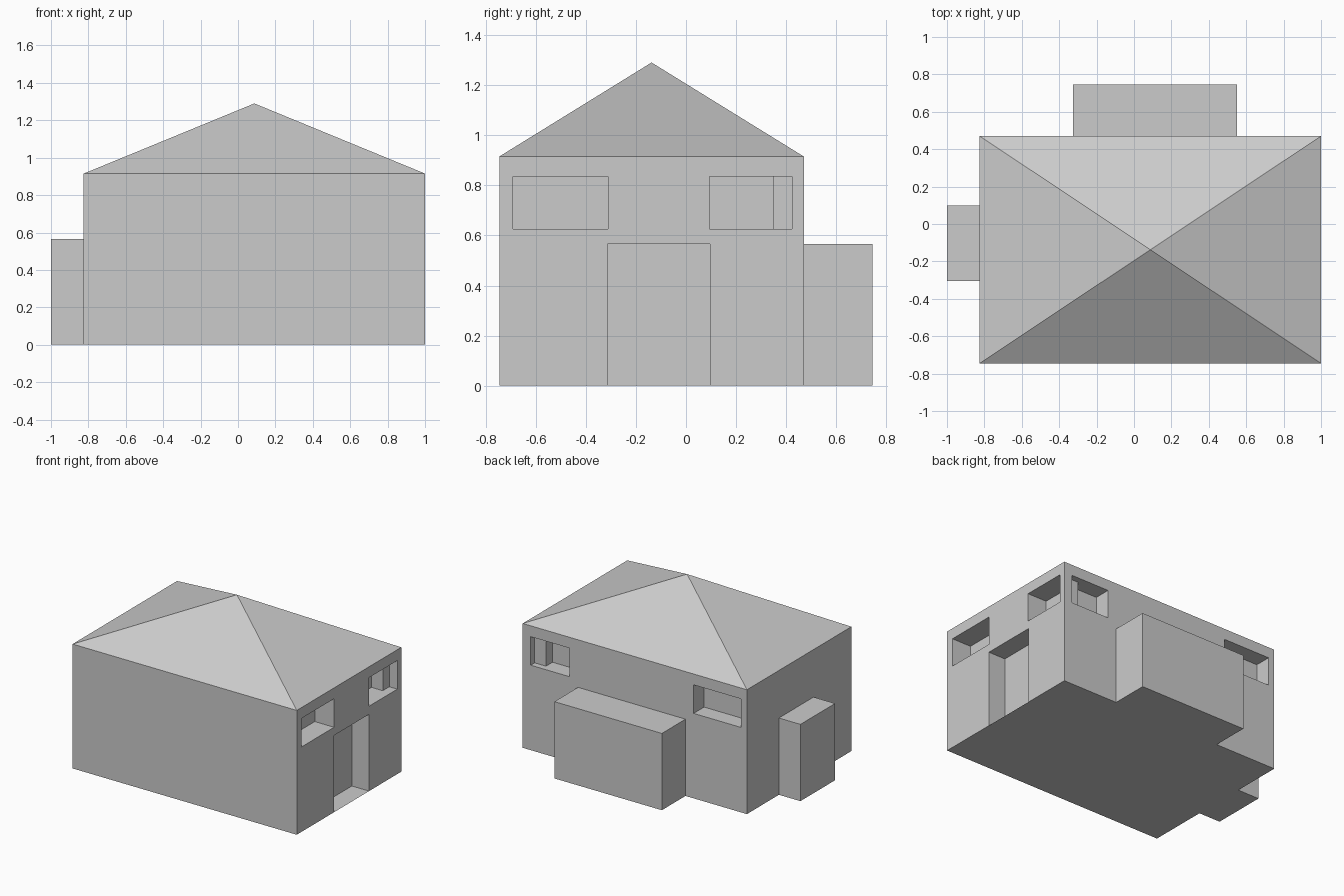
import bpy
import bmesh
from mathutils import Vector

if "Cube" in bpy.data.objects:
    bpy.data.objects.remove(bpy.data.objects["Cube"])

X0, X1, Y0, Y1 = -0.825, 1.0, -0.745, 0.47    # main block footprint
EAVES, TOP, LOW = 0.915, 1.29, 0.565          # wall, apex and door/annex heights
SILL, HEAD = 0.625, 0.835                     # window band
UP = Vector((0, 0, 1))


def finish(bm, name):
    bmesh.ops.remove_doubles(bm, verts=bm.verts, dist=1e-5)
    mesh = bpy.data.meshes.new(name)
    bm.to_mesh(mesh)
    bm.free()
    obj = bpy.data.objects.new(name, mesh)
    bpy.context.collection.objects.link(obj)
    return obj


def face(bm, points):
    bm.faces.new([bm.verts.new(p) for p in points])


def wall(name, start, end, panels=()):
    """Wall from start to end; each panel (a, b, z0, z1, push) is moved along the wall normal."""
    start, end = Vector((*start, 0)), Vector((*end, 0))
    along = (end - start).normalized()
    normal = along.cross(UP)
    axis = 0 if abs(along.x) > 0.5 else 1
    rects = []
    for a, b, z0, z1, push in panels:
        u0, u1 = sorted(abs(c - start[axis]) for c in (a, b))
        rects.append((u0, u1, z0, z1, push))

    def corners(u0, u1, z0, z1, push=0):
        return [start + along * u + UP * z + normal * push
                for u, z in ((u0, z0), (u1, z0), (u1, z1), (u0, z1))]

    bm = bmesh.new()
    # flat wall cells around the panels
    us = sorted({0, (end - start).length, *(u for r in rects for u in r[:2])})
    zs = sorted({0, EAVES, *(z for r in rects for z in r[2:4])})
    for u0, u1 in zip(us, us[1:]):
        for z0, z1 in zip(zs, zs[1:]):
            u, z = (u0 + u1) / 2, (z0 + z1) / 2
            if not any(r[0] < u < r[1] and r[2] < z < r[3] for r in rects):
                face(bm, corners(u0, u1, z0, z1))
    # pushed panels and their sides
    for r in rects:
        p, q = corners(*r[:4]), corners(*r)
        face(bm, q)
        for i in range(4):
            j = (i + 1) % 4
            face(bm, (p[i], p[j], q[j], q[i]))
    return finish(bm, name)


# walls with recessed door and windows, and projecting annexes
wall("front_wall", (X0, Y0), (X1, Y0))
wall("right_wall", (X1, Y0), (X1, Y1), [
    (-0.313, 0.096, 0, LOW, -0.14),
    (-0.69, -0.311, SILL, HEAD, -0.157),
    (0.094, 0.424, SILL, HEAD, -0.157)])
wall("back_wall", (X1, Y1), (X0, Y1), [
    (-0.325, 0.55, 0, LOW, 0.275),
    (0.62, 0.935, SILL, HEAD, -0.122),
    (-0.776, -0.391, SILL, HEAD, -0.122)])
wall("left_wall", (X0, Y1), (X0, Y0), [(-0.305, 0.098, 0, LOW, 0.175)])

# hipped roof meeting at one point
bm = bmesh.new()
rim = [(X0, Y0, EAVES), (X1, Y0, EAVES), (X1, Y1, EAVES), (X0, Y1, EAVES)]
apex = ((X0 + X1) / 2, (Y0 + Y1) / 2, TOP)
for i in range(4):
    face(bm, (rim[i], rim[(i + 1) % 4], apex))
finish(bm, "roof")

# underside of the main block
bm = bmesh.new()
face(bm, [(x, y, 0) for x, y, z in reversed(rim)])
finish(bm, "base")
